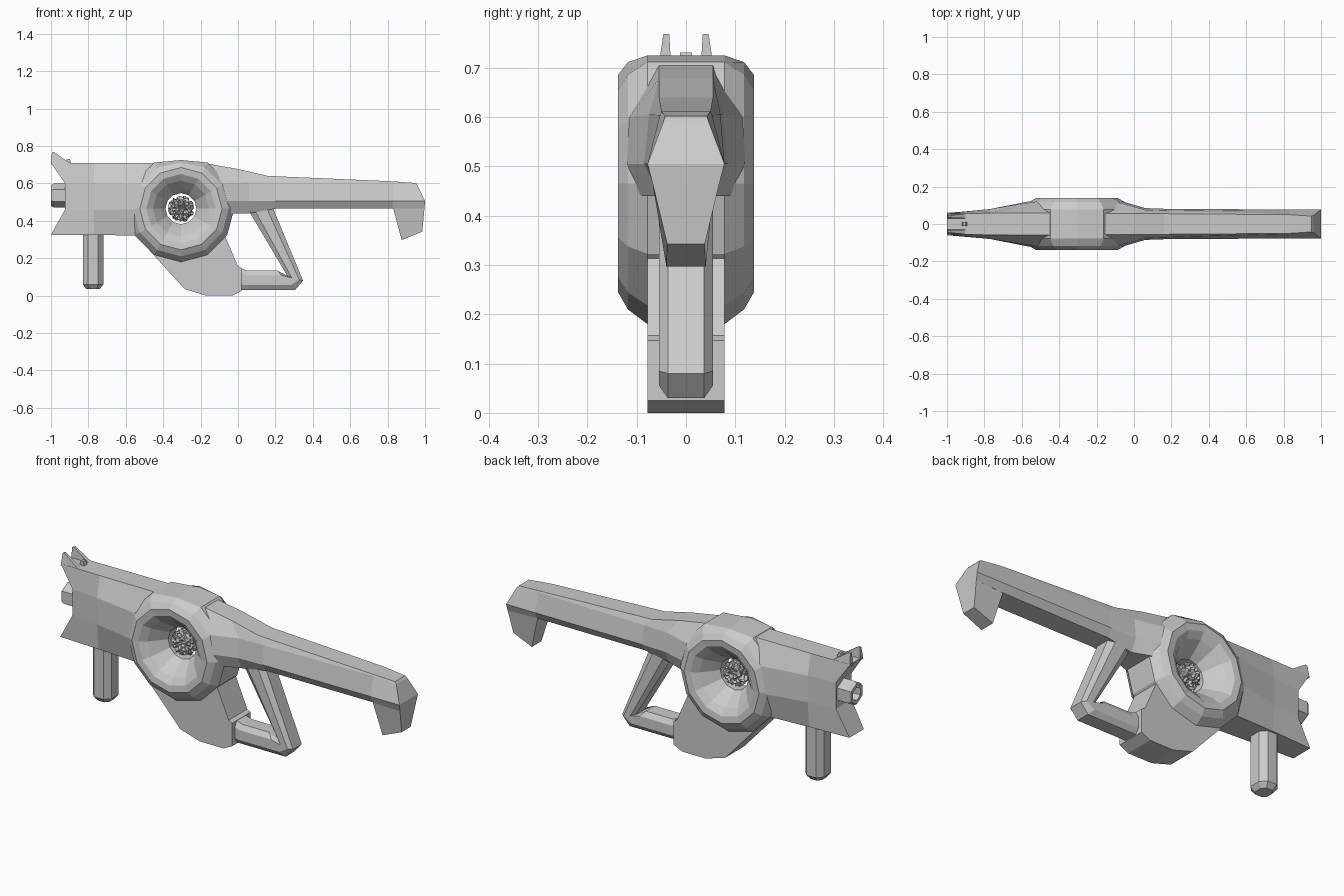
import bpy, bmesh, math, random
from mathutils import Vector

if "Cube" in bpy.data.objects:
    bpy.data.objects.remove(bpy.data.objects["Cube"])

random.seed(4)
CX, CZ = -0.305, 0.465        # hub centre


def loft(name, rings, loop=False, caps=True):
    """Skin a list of equal-length closed rings; loop joins last to first."""
    bm = bmesh.new()
    vs = [[bm.verts.new(p) for p in r] for r in rings]
    n = len(rings[0])
    pairs = list(zip(vs, vs[1:])) + ([(vs[-1], vs[0])] if loop else [])
    for a, b in pairs:
        for i in range(n):
            j = (i + 1) % n
            bm.faces.new((a[i], a[j], b[j], b[i]))
    if caps and not loop:
        for r in (vs[0], vs[-1]):
            # cap a mirrored ring in left-right strips so notched ends stay clean
            for i in range(n // 2 - 1):
                bm.faces.new((r[i], r[i + 1], r[n - 2 - i], r[n - 1 - i]))
    bmesh.ops.recalc_face_normals(bm, faces=bm.faces)
    me = bpy.data.meshes.new(name)
    bm.to_mesh(me)
    bm.free()
    ob = bpy.data.objects.new(name, me)
    bpy.context.collection.objects.link(ob)
    return ob


def section(levels):
    """Mirrored ring from (x, z, half width) levels."""
    return [(x, w, z) for x, z, w in levels] + [(x, -w, z) for x, z, w in reversed(levels)]


def plate(name, outline, y0, y1):
    """Extrude an x-z outline between two y values."""
    bm = bmesh.new()
    f = bm.faces.new([bm.verts.new((x, y0, z)) for x, z in outline])
    new = bmesh.ops.extrude_face_region(bm, geom=[f])["geom"]
    bmesh.ops.translate(bm, vec=(0, y1 - y0, 0),
                        verts=[v for v in new if isinstance(v, bmesh.types.BMVert)])
    bmesh.ops.recalc_face_normals(bm, faces=bm.faces)
    me = bpy.data.meshes.new(name)
    bm.to_mesh(me)
    bm.free()
    ob = bpy.data.objects.new(name, me)
    bpy.context.collection.objects.link(ob)
    return ob


# Front body with notched end
loft("front_body", [section(s) for s in (
    [(-1, .71, .055), (-.925, .6, .065), (-.925, .46, .065), (-1, .325, .06)],
    [(-.77, .71, .058), (-.77, .6, .08), (-.77, .46, .08), (-.77, .325, .07)],
    [(-.42, .71, .06), (-.52, .6, .12), (-.54, .46, .125), (-.5, .32, .08)])])

# Rear stock bar
loft("stock_bar", [section(s) for s in (
    [(-.2, .712, .055), (-.085, .6, .115), (-.06, .505, .12), (-.06, .44, .1)],
    [(0, .677, .055), (.06, .605, .075), (.06, .505, .085), (.06, .44, .055)],
    [(.16, .64, .055), (.2, .605, .07), (.2, .505, .08), (.2, .465, .055)],
    [(.83, .611, .05), (.83, .604, .053), (.83, .505, .078), (.83, .467, .058)],
    [(.95, .602, .042), (.96, .59, .046), (1, .505, .078), (.997, .467, .068)])])

# Hook at the rear end
loft("stock_hook", [section(s) for s in (
    [(.825, .49, .058), (1, .505, .077)],
    [(.83, .465, .057), (.997, .467, .068)],
    [(.875, .297, .04), (.985, .342, .038)])])

# Twelve-sided hub with a bowl on each side and an open centre
half = [(.285, .078), (.255, .118), (.22, .138), (.185, .134), (.15, .11), (.11, .065), (.083, .03)]
profile = half + [(r, -y) for r, y in reversed(half)]
loft("hub", [[(CX + r * math.cos(a), y, min(CZ + r * math.sin(a), .725 - max(0, abs(y) - .078) * .35))
              for r, y in profile]
             for a in (math.radians(30 * k) for k in range(12))], loop=True)

# Jagged core floating in the hub
bm = bmesh.new()
bmesh.ops.create_icosphere(bm, subdivisions=4, radius=1)
for v in bm.verts:
    v.co = v.co.normalized() * random.uniform(.05, .074) + Vector((CX, 0, CZ))
me = bpy.data.meshes.new("core")
bm.to_mesh(me)
bm.free()
bpy.context.collection.objects.link(bpy.data.objects.new("core", me))

# Grip below the hub
plate("grip", [(-.545, .32), (-.285, .035), (-.18, .003), (-.17, 0), (-.03, 0), (.02, .025), (.02, .147),
               (0, .157), (-.07, .32), (-.12, .29), (-.305, .25), (-.48, .31)], -.078, .078)

# Trigger guard: bevelled section swept through (outer, inner) stations
rings = []
for o, i in [((-.02, .03), (-.02, .16)), ((.05, .03), (.05, .134)), ((.305, .03), (.21, .134)),
             ((.348, .08), (.267, .1)), ((.18, .485), (.045, .475))]:
    o, i = Vector(o), Vector(i)
    rings.append(section([(*o.lerp(i, t), w) for t, w in ((0, .037), (.25, .055), (.75, .055), (1, .037))]))
loft("trigger_guard", rings)

# Front handle, octagonal with a chamfered foot
loft("front_handle", [[(-.775 + s * .055 * x, s * .06 * y, z) for x, y in
                       ((-1, .5), (-.5, 1), (.5, 1), (1, .5), (1, -.5), (.5, -1), (-.5, -1), (-1, -.5))]
                      for s, z in ((1, .36), (1, .06), (.65, .035))])

# Six-sided muzzle tube
loft("muzzle", [[(x, r * math.cos(a), .535 + r * math.sin(a))
                 for a in (math.radians(60 * k + 30) for k in range(6))]
                for x, r in ((-.9, .064), (-.985, .064), (-1, .055), (-1, .035), (-.9, .035))], loop=True)

# Pair of sight prongs and the centre bead
for s, side in ((1, "left"), (-1, "right")):
    loft("sight_prong_" + side, [[(-1, s * a, .70), (-.885, s * a, .70), (-.985, s * b, .768), (-.995, s * b, .765)]
                                 for a, b in ((.03, .034), (.056, .046))])
plate("sight_bead", [(-.92, .70), (-.89, .70), (-.9, .731), (-.915, .731)], -.012, .012)
